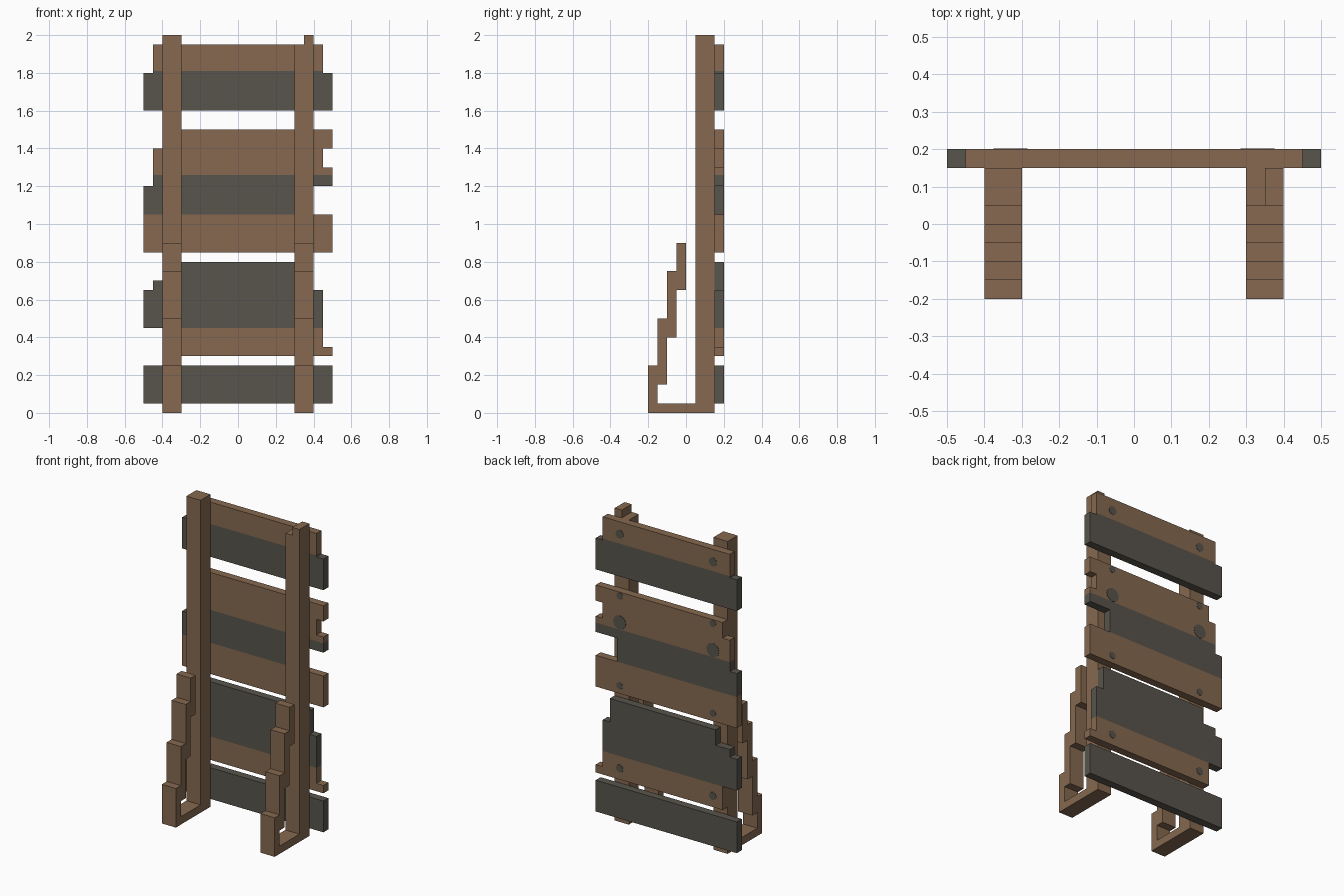
import bpy, bmesh
from mathutils import Vector

cube = bpy.data.objects.get("Cube")
if cube:
    bpy.data.objects.remove(cube, do_unlink=True)


def material(name, rgb):
    mat = bpy.data.materials.new(name)
    mat.use_nodes = True
    mat.diffuse_color = (*rgb, 1)
    mat.node_tree.nodes["Principled BSDF"].inputs["Base Color"].default_value = (*rgb, 1)
    return mat


BROWN = material("brown_wood", (0.238, 0.141, 0.080))
DARK = material("dark_wood", (0.098, 0.089, 0.072))


def extrude_outline(name, points, direction, bands=((9, BROWN),)):
    """Extrude a flat outline; bands give (upper height, material) from the bottom up."""
    bm = bmesh.new()
    face = bm.faces.new([bm.verts.new(p) for p in points])
    grown = bmesh.ops.extrude_face_region(bm, geom=[face])["geom"]
    bmesh.ops.translate(bm, vec=Vector(direction),
                        verts=[v for v in grown if isinstance(v, bmesh.types.BMVert)])
    for top, _ in bands[:-1]:
        bmesh.ops.bisect_plane(bm, geom=bm.verts[:] + bm.edges[:] + bm.faces[:],
                               plane_co=(0, 0, top), plane_no=(0, 0, 1))
    bmesh.ops.recalc_face_normals(bm, faces=bm.faces[:])
    for f in bm.faces:
        z = f.calc_center_bounds().z - f.normal.z * 0.001
        f.material_index = next(i for i, band in enumerate(bands) if z < band[0])
    mesh = bpy.data.meshes.new(name)
    bm.to_mesh(mesh)
    bm.free()
    for _, mat in bands:
        mesh.materials.append(mat)
    obj = bpy.data.objects.new(name, mesh)
    bpy.context.collection.objects.link(obj)
    return obj


def board(name, bottom, left, right, bands):
    """Board with stepped ends; left and right list (upper height, x) from the bottom up."""
    def side(steps):
        pts, z = [], bottom
        for top, x in steps:
            pts += [(x, 0.15, z), (x, 0.15, top)]
            z = top
        return pts
    extrude_outline(name, side(left) + side(right)[::-1], (0, 0.05, 0), bands)


# Boards across the back, with broken ends
board("bottom_board", 0.05, [(0.25, 0.5)], [(0.25, -0.5)], [(9, DARK)])
board("lower_boards", 0.30,
      [(0.35, 0.5), (0.65, 0.45), (0.8, 0.4)],
      [(0.45, -0.4), (0.65, -0.5), (0.7, -0.45), (0.8, -0.35)],
      [(0.45, BROWN), (9, DARK)])
board("middle_boards", 0.85,
      [(1.05, 0.5), (1.2, 0.35), (1.3, 0.5), (1.4, 0.45), (1.5, 0.5)],
      [(1.2, -0.5), (1.4, -0.45), (1.5, -0.4)],
      [(1.05, BROWN), (1.26, DARK), (9, BROWN)])
board("top_boards", 1.60,
      [(1.8, 0.5), (1.95, 0.45)], [(1.8, -0.5), (1.95, -0.45)],
      [(1.81, DARK), (9, BROWN)])

# Each stand is a post, a foot and a stepped brace in one side profile
def stand(name, x, height):
    profile = [(-0.2, 0), (-0.2, 0.25), (-0.15, 0.25), (-0.15, 0.5), (-0.1, 0.5),
               (-0.1, 0.75), (-0.05, 0.75), (-0.05, 0.9), (0, 0.9), (0, 0.65),
               (-0.05, 0.65), (-0.05, 0.4), (-0.1, 0.4), (-0.1, 0.15), (-0.15, 0.15),
               (-0.15, 0.05), (0.05, 0.05), (0.05, height), (0.15, height), (0.15, 0)]
    extrude_outline(name, [(x, y, z) for y, z in profile], (0.1, 0, 0))


stand("right_stand", -0.4, 2)
stand("left_stand", 0.3, 1.95)

# Splintered tip on the left post
tip = [(0.35, y, z) for y, z in ((0.05, 1.95), (0.15, 1.95), (0.15, 2), (0.05, 2))]
extrude_outline("left_post_tip", tip, (0.05, 0, 0))

# Nail stains on the back of the boards
for i, (z, radius) in enumerate([(0.37, 0.025), (0.9, 0.022), (1.305, 0.045),
                                 (1.475, 0.022), (1.87, 0.028)]):
    for side, x in (("left", 0.33), ("right", -0.33)):
        bpy.ops.mesh.primitive_cylinder_add(vertices=12, radius=radius, depth=0.004,
                                            location=(x, 0.2, z), rotation=(1.5708, 0, 0))
        stain = bpy.context.object
        stain.name = f"{side}_nail_stain_{i + 1}"
        stain.data.materials.append(DARK)
